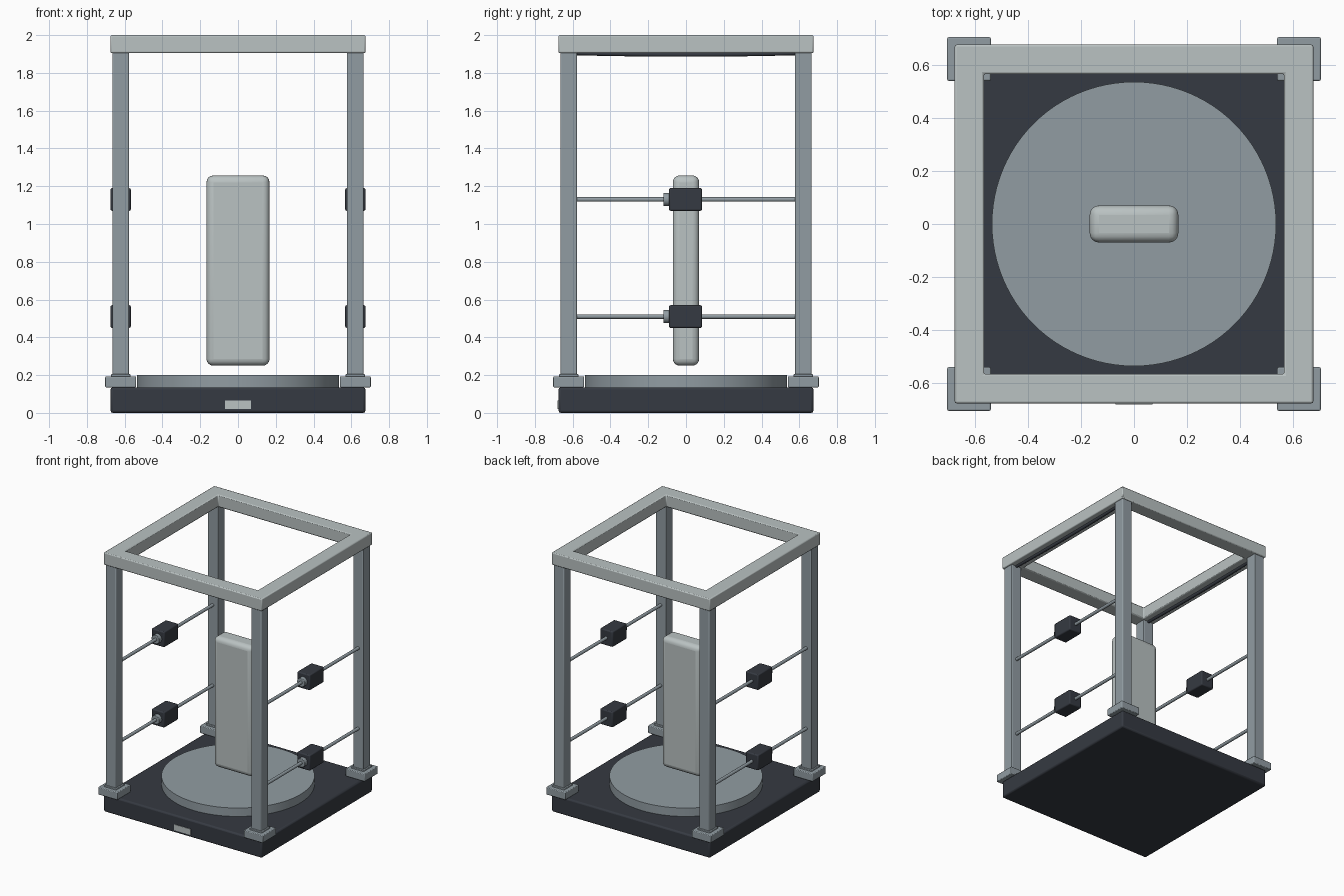
import bpy, math

if "Cube" in bpy.data.objects:
    bpy.data.objects.remove(bpy.data.objects["Cube"])


def material(name, rgb):
    m = bpy.data.materials.new(name)
    m.diffuse_color = (*rgb, 1)
    m.use_nodes = True
    m.node_tree.nodes["Principled BSDF"].inputs["Base Color"].default_value = m.diffuse_color
    return m


LIGHT = material("pale grey", (0.49, 0.54, 0.54))
STEEL = material("steel grey", (0.285, 0.335, 0.365))
DARK = material("charcoal", (0.036, 0.042, 0.054))


def finish(ob, name, mat, bevel=0, segments=2):
    ob.name = name
    ob.data.materials.append(mat)
    if bevel:
        mod = ob.modifiers.new("soft edges", 'BEVEL')
        mod.width, mod.segments = bevel, segments
        mod.limit_method = 'ANGLE'
    bpy.ops.object.shade_smooth_by_angle(angle=math.radians(35))
    return ob


def box(name, lo, hi, mat, bevel=0, segments=2):
    mid = [(a + b) / 2 for a, b in zip(lo, hi)]
    bpy.ops.mesh.primitive_cube_add(size=1, location=mid)
    ob = bpy.context.object
    ob.scale = [b - a for a, b in zip(lo, hi)]
    bpy.ops.object.transform_apply(location=False, rotation=False, scale=True)
    return finish(ob, name, mat, bevel, segments)


def rod(name, centre, radius, length, mat, along_y=True, sides=24, bevel=0):
    bpy.ops.mesh.primitive_cylinder_add(
        vertices=sides, radius=radius, depth=length, location=centre,
        rotation=(math.pi / 2 if along_y else 0, 0, 0))
    return finish(bpy.context.object, name, mat, bevel)


# Base, front plate, turntable and the upright slab held above it
box("base", (-.675, -.675, 0), (.675, .675, .135), DARK, .012)
box("front_plate", (-.07, -.679, .02), (.07, -.672, .065), LIGHT)
rod("turntable", (0, 0, .167), .535, .066, STEEL, along_y=False, sides=96)
box("slab", (-.167, -.07, .25), (.167, .07, 1.257), LIGHT, .036, 4)

# Corner posts with their feet and collars
P = .621
for sx in (-1, 1):
    for sy in (-1, 1):
        x, y = sx * P, sy * P
        for name, h, z0, z1, bev in (("post", .044, .15, 1.92, .006),
                                     ("foot", .082, .135, .193, .005),
                                     ("collar", .052, .15, .205, .004)):
            box(name, (x - h, y - h, z0), (x + h, y + h, z1), STEEL, bev)

# Square top frame, one mesh with an open middle
rings = [(.675, 1.905), (.675, 2.0), (.565, 2.0), (.565, 1.905)]
verts = [(r * a, r * b, z) for r, z in rings
         for a, b in ((-1, -1), (1, -1), (1, 1), (-1, 1))]
faces = [(4 * i + k, 4 * i + (k + 1) % 4,
          4 * ((i + 1) % 4) + (k + 1) % 4, 4 * ((i + 1) % 4) + k)
         for i in range(4) for k in range(4)]
mesh = bpy.data.meshes.new("top_frame")
mesh.from_pydata(verts, [], faces)
frame = bpy.data.objects.new("top_frame", mesh)
bpy.context.collection.objects.link(frame)
bpy.ops.object.select_all(action='DESELECT')
frame.select_set(True)
bpy.context.view_layer.objects.active = frame
finish(frame, "top_frame", LIGHT, .007)

# Side rails with sliding blocks, knobs, and a sagging cable under the frame
for sx in (-1, 1):
    x = sx * P
    for z in (.51, 1.13):
        rod("rail", (x, 0, z), .012, 1.18, STEEL, sides=16)
        box("slider", (x - .054, -.09, z - .06), (x + .054, .085, z + .06), DARK, .008)
        rod("slider_knob", (x, -.1, z), .034, .04, STEEL, bevel=.003)
    curve = bpy.data.curves.new("cable", 'CURVE')
    curve.dimensions = '3D'
    curve.bevel_depth, curve.bevel_resolution = .012, 3
    line = curve.splines.new('POLY')
    line.points.add(8)
    for i, p in enumerate(line.points):
        t = i / 4 - 1
        p.co = (x, .59 * t, 1.897 + .008 * t * t, 1)
    cable = bpy.data.objects.new("cable", curve)
    curve.materials.append(DARK)
    bpy.context.collection.objects.link(cable)
